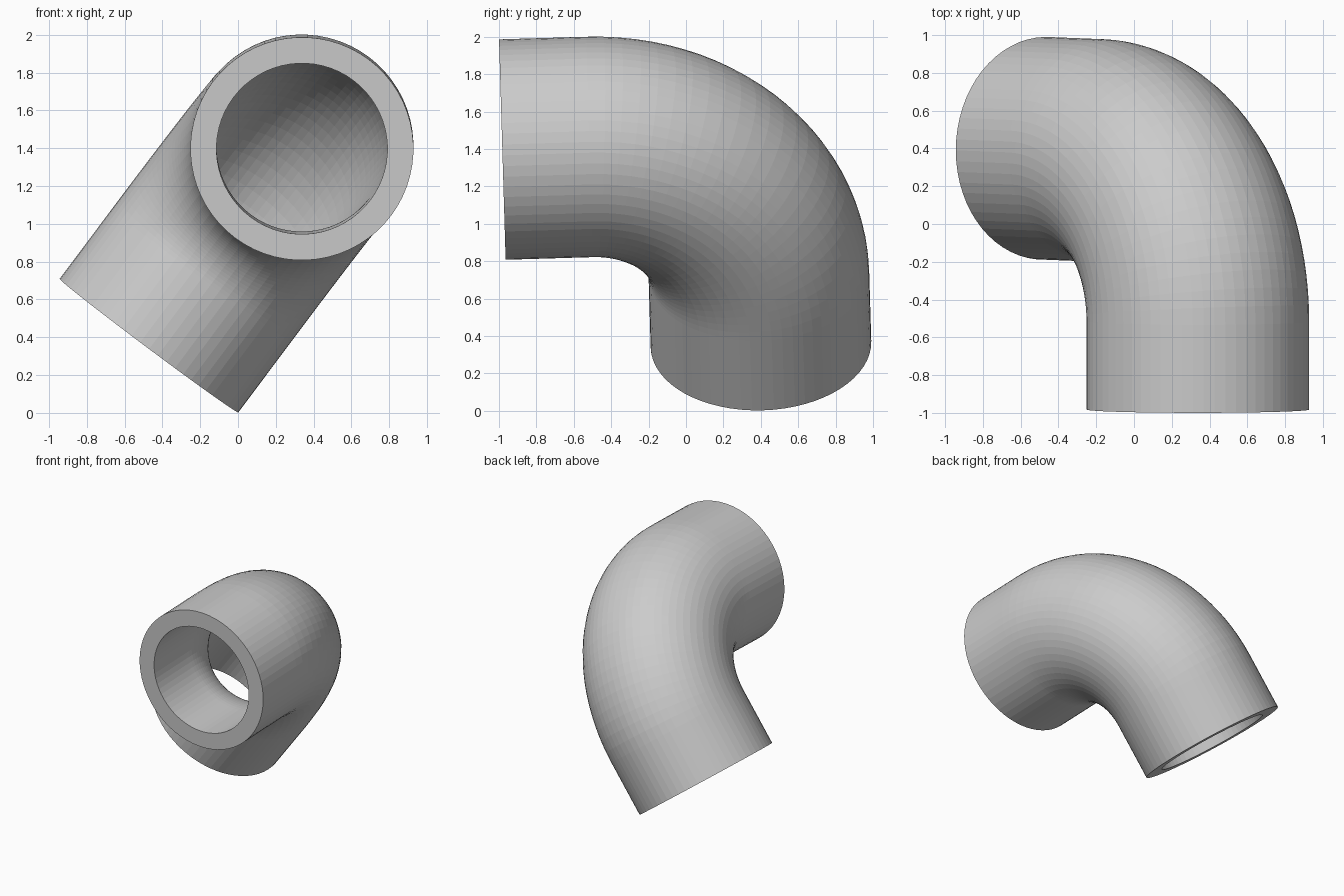
import bpy, bmesh
from math import cos, sin, pi
from mathutils import Vector

if "Cube" in bpy.data.objects:
    bpy.data.objects.remove(bpy.data.objects["Cube"])

SIDES, BEND_STEPS = 64, 24
R_OUT, R_IN = 0.59, 0.452      # pipe radii
BEND, STRAIGHT = 0.885, 0.466  # centreline bend radius, straight collar length

# Directions of travel: in at the front mouth, out at the lower mouth
d1 = Vector((0, 1, 0.03)).normalized()
d2 = Vector((-0.598, 0.024, -0.80))
d2 = (d2 - d1 * d2.dot(d1)).normalized()
side = d1.cross(d2)
start = Vector((0.338, -0.982, 1.397))

# Centreline stations: (centre, outward direction in the bend plane)
bend_start = start + d1 * STRAIGHT
pivot = bend_start + d2 * BEND
stations = [(start, -d2)]
for i in range(BEND_STEPS + 1):
    a = pi / 2 * i / BEND_STEPS
    out = d1 * sin(a) - d2 * cos(a)
    stations.append((pivot + out * BEND, out))
stations.append((pivot + d1 * BEND + d2 * STRAIGHT, d1))

bm = bmesh.new()


def ring(centre, out, radius):
    angles = [2 * pi * k / SIDES for k in range(SIDES)]
    return [bm.verts.new(centre + (out * cos(a) + side * sin(a)) * radius) for a in angles]


def bridge(a, b):
    for k in range(SIDES):
        n = (k + 1) % SIDES
        bm.faces.new((a[k], a[n], b[n], b[k]))


# Outer wall forward, bore backward, closed by the two annular rims
rings = [ring(c, o, R_OUT) for c, o in stations]
rings += [ring(c, o, R_IN) for c, o in reversed(stations)]
for i, r in enumerate(rings):
    bridge(r, rings[(i + 1) % len(rings)])
bmesh.ops.recalc_face_normals(bm, faces=bm.faces)

mesh = bpy.data.meshes.new("pipe_elbow")
bm.to_mesh(mesh)
bm.free()
elbow = bpy.data.objects.new("pipe_elbow", mesh)
bpy.context.collection.objects.link(elbow)
